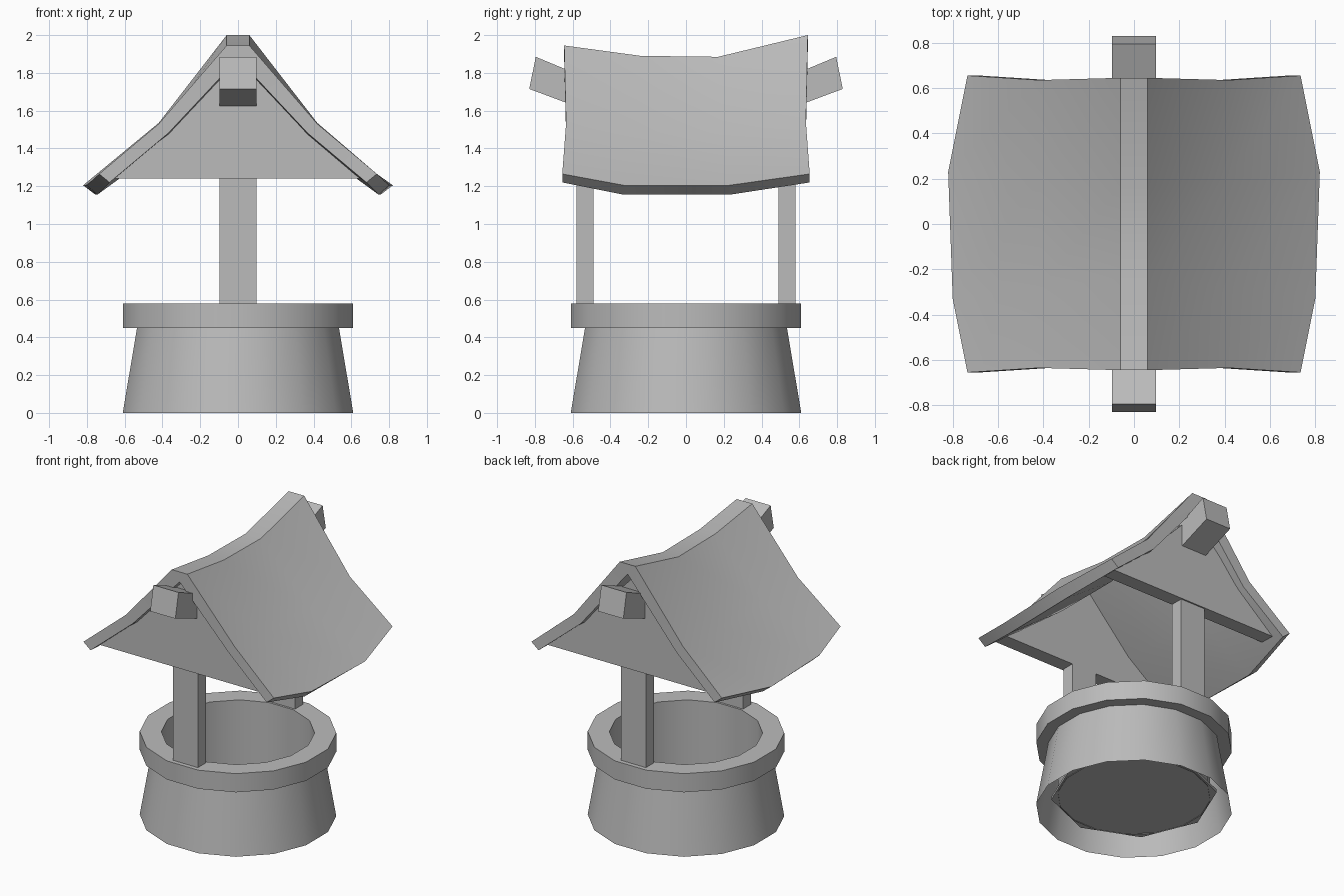
import bpy, bmesh, math

cube = bpy.data.objects.get("Cube")
if cube:
    bpy.data.objects.remove(cube, do_unlink=True)

grey = bpy.data.materials.new("plain_grey")
grey.use_nodes = True
grey.diffuse_color = (0.5, 0.5, 0.5, 1)
grey.node_tree.nodes["Principled BSDF"].inputs["Base Color"].default_value = (0.5, 0.5, 0.5, 1)


def finish(name, bm, fix_normals=True):
    if fix_normals:
        bmesh.ops.recalc_face_normals(bm, faces=bm.faces)
    mesh = bpy.data.meshes.new(name)
    bm.to_mesh(mesh)
    bm.free()
    mesh.materials.append(grey)
    ob = bpy.data.objects.new(name, mesh)
    bpy.context.collection.objects.link(ob)
    bpy.ops.object.select_all(action='DESELECT')
    bpy.context.view_layer.objects.active = ob
    ob.select_set(True)
    bpy.ops.object.shade_smooth_by_angle(angle=math.radians(30))
    return ob


def lathe(name, profile, sides=16, closed=False):
    """Revolve (radius, z) points; rings start half a step round."""
    bm = bmesh.new()
    rings = []
    for r, z in profile:
        angles = [(i + 0.5) * math.tau / sides for i in range(sides)]
        rings.append([bm.verts.new((r * math.cos(a), r * math.sin(a), z)) for a in angles])
    if closed:
        rings.append(rings[0])
    for a, b in zip(rings, rings[1:]):
        for i in range(sides):
            j = (i + 1) % sides
            bm.faces.new((a[i], a[j], b[j], b[i]))
    return finish(name, bm, fix_normals=closed)


def prism(name, loop_a, loop_b):
    """Solid between two matching loops of points."""
    bm = bmesh.new()
    a = [bm.verts.new(p) for p in loop_a]
    b = [bm.verts.new(p) for p in loop_b]
    bm.faces.new(a)
    bm.faces.new(b)
    for i in range(len(a)):
        j = (i + 1) % len(a)
        bm.faces.new((a[i], a[j], b[j], b[i]))
    return finish(name, bm)


# Stone base, open underneath, with the rim on top
lathe("well_base", [(0.622, 0), (0.545, 0.45)])
lathe("well_rim", [(0.485, 0.45), (0.622, 0.45), (0.622, 0.58), (0.485, 0.58)], closed=True)
lathe("inner_wall", [(0.485, 0.58), (0.485, 0.09)])

# Octagonal floor inside the shaft
bm = bmesh.new()
bmesh.ops.create_cone(bm, cap_ends=True, segments=8, radius1=0.525, radius2=0.525, depth=0.02)
bmesh.ops.translate(bm, vec=(0, 0, 0.105), verts=bm.verts)
finish("well_floor", bm)

# Posts, gables and tilted beam ends, front and back
W = 0.097
gable = [(0.66, 1.24), (0.375, 1.49), (0, 1.88)]
gable += [(-x, z) for x, z in reversed(gable[:2])]
beam = [(0.83, 1.715), (0.795, 1.885), (0.5, 1.762), (0.5, 1.592)]
for side, s in (("front", -1), ("back", 1)):
    foot = [(-W, 0.49), (W, 0.49), (W, 0.58), (-W, 0.58)]
    prism(side + "_post", [(x, s * y, 0.57) for x, y in foot], [(x, s * y, 1.7) for x, y in foot])
    prism(side + "_gable", [(x, s * 0.49, z) for x, z in gable], [(x, s * 0.59, z) for x, z in gable])
    prism(side + "_beam_end", [(-W, s * y, z) for y, z in beam], [(W, s * y, z) for y, z in beam])

# Sagging roof: half sections of ridge, knee, eave, under eave, under knee, under ridge
sections = [
    [(0.06, -0.645, 1.945), (0.42, -0.635, 1.53), (0.735, -0.655, 1.265),
     (0.68, -0.655, 1.22), (0.37, -0.635, 1.48), (0, -0.645, 1.875)],
    [(0.06, -0.24, 1.89), (0.41, -0.28, 1.485), (0.80, -0.33, 1.205),
     (0.745, -0.33, 1.155), (0.36, -0.28, 1.435), (0, -0.24, 1.82)],
    [(0.06, 0.17, 1.885), (0.41, 0.2, 1.485), (0.82, 0.23, 1.205),
     (0.755, 0.23, 1.155), (0.36, 0.2, 1.435), (0, 0.17, 1.815)],
    [(0.06, 0.645, 2.0), (0.42, 0.635, 1.535), (0.735, 0.655, 1.265),
     (0.68, 0.655, 1.22), (0.37, 0.635, 1.48), (0, 0.645, 1.93)],
]
bm = bmesh.new()
loops = []
for half in sections:
    full = half + [(-x, y, z) for x, y, z in reversed(half[:-1])]
    loops.append([bm.verts.new(p) for p in full])
n = len(loops[0])
for a, b in zip(loops, loops[1:]):
    for i in range(n):
        j = (i + 1) % n
        bm.faces.new((a[i], a[j], b[j], b[i]))
for end in (loops[0], loops[-1]):
    for i in (1, 2):
        k = n - 1 - i
        bm.faces.new((end[i - 1], end[i], end[5 - i], end[6 - i]))
        bm.faces.new((end[k + 1], end[k], end[5 + i], end[4 + i]))
    bm.faces.new((end[0], end[5], end[n - 1]))
finish("roof", bm)
